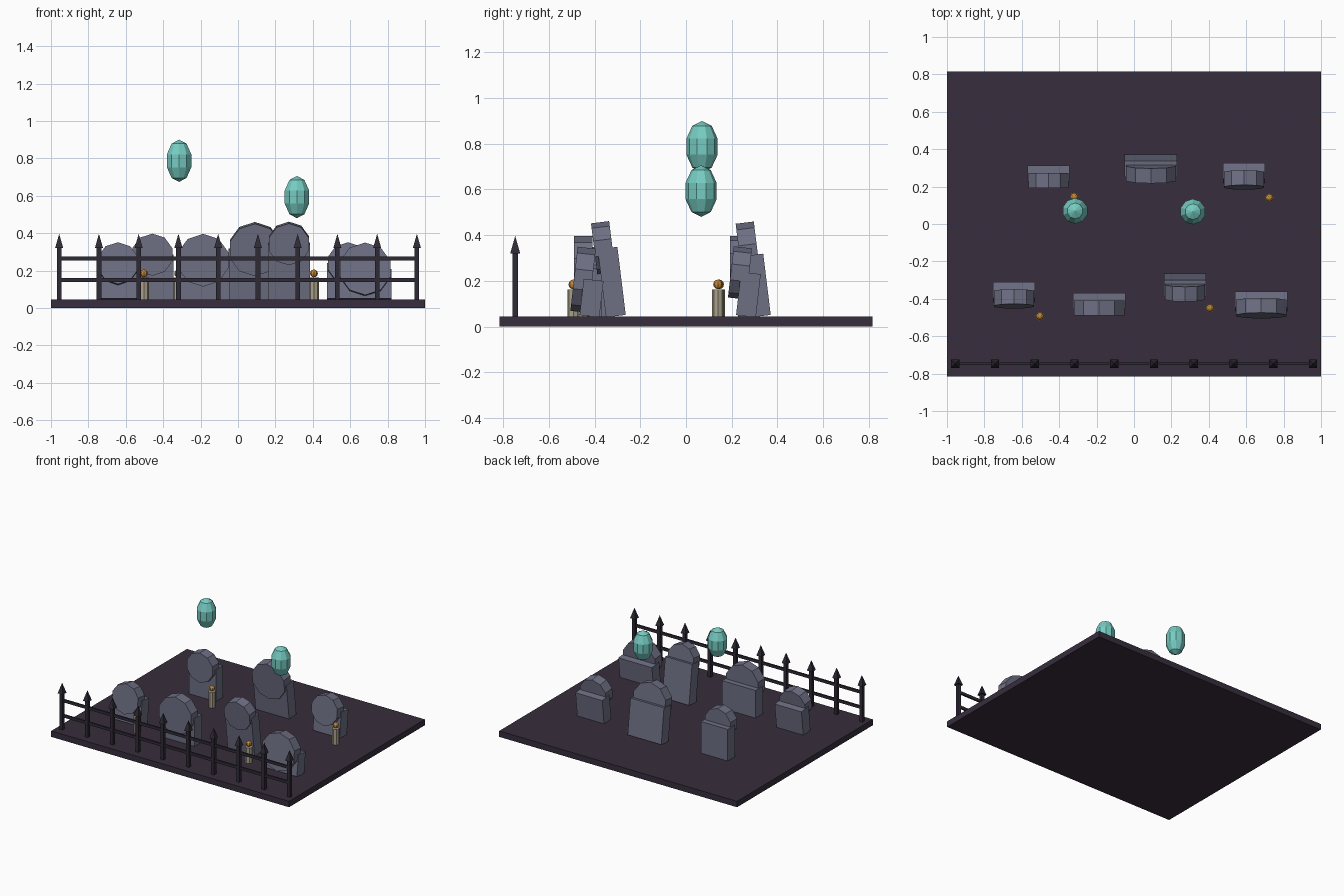
import bpy
from math import radians, pi

cube = bpy.data.objects.get("Cube")
if cube:
    bpy.data.objects.remove(cube)


def material(name, rgb):
    m = bpy.data.materials.new(name)
    m.use_nodes = True
    m.diffuse_color = (*rgb, 1)
    m.node_tree.nodes["Principled BSDF"].inputs["Base Color"].default_value = (*rgb, 1)
    return m


soil = material("dark_purple_soil", (0.038, 0.027, 0.046))
iron = material("black_iron", (0.028, 0.023, 0.036))
stone = material("blue_grey_stone", (0.155, 0.16, 0.23))
wax = material("beige_wax", (0.40, 0.36, 0.26))
fire = material("orange_flame", (0.55, 0.24, 0.04))
spirit = material("teal_glow", (0.18, 0.60, 0.54))


def finish(name, mat):
    ob = bpy.context.object
    ob.name = name
    ob.data.materials.append(mat)
    return ob


def box(name, mat, loc, size, tilt=0):
    bpy.ops.mesh.primitive_cube_add(size=1, location=loc, rotation=(tilt, 0, 0))
    bpy.context.object.scale = size
    return finish(name, mat)


def ball(name, mat, loc, scale, segments, rings):
    bpy.ops.mesh.primitive_uv_sphere_add(segments=segments, ring_count=rings, radius=1, location=loc)
    bpy.context.object.scale = scale
    return finish(name, mat)


GROUND = 0.045

# Ground slab
box("ground", soil, (0, 0, GROUND / 2), (2, 1.63, GROUND))

# Fence: posts with pyramid tips, and two rails
FENCE_Y = -0.747
for i in range(10):
    x = -0.956 + i * 0.2125
    box("fence_post", iron, (x, FENCE_Y, 0.185), (0.025, 0.025, 0.285))
    bpy.ops.mesh.primitive_cone_add(vertices=4, radius1=0.031, depth=0.077,
                                    location=(x, FENCE_Y, 0.358), rotation=(0, 0, pi / 4))
    finish("fence_spike", iron)
for z in (0.15, 0.265):
    box("fence_rail", iron, (0, FENCE_Y, z), (1.913, 0.013, 0.021))


# Headstones: a slab and a ten-sided disc, each leaning about its own middle
def headstone(x, y, width, height, lean):
    tilt = radians(lean)
    box("headstone_slab", stone, (x, y, GROUND + height / 2), (width, 0.087, height), tilt)
    bpy.ops.mesh.primitive_cylinder_add(vertices=10, radius=width / 2, depth=0.08,
                                        location=(x, y - 0.037, GROUND + height),
                                        rotation=(pi / 2 + tilt, 0, 0))
    finish("headstone_disc", stone)


SMALL, LARGE = 0.225, 0.282
headstone(-0.642, -0.363, SMALL, 0.19, -6.5)
headstone(-0.186, -0.412, LARGE, 0.21, 0)
headstone(0.272, -0.325, SMALL, 0.30, 7)
headstone(0.68, -0.413, LARGE, 0.16, -6.5)
headstone(-0.458, 0.27, SMALL, 0.24, 0)
headstone(0.09, 0.311, LARGE, 0.27, 7)
headstone(0.588, 0.273, SMALL, 0.19, -6.5)

# Candles
for x, y in ((-0.503, -0.493), (0.406, -0.45), (0.724, 0.14), (-0.32, 0.145)):
    bpy.ops.mesh.primitive_cylinder_add(vertices=8, radius=0.026, depth=0.118,
                                        location=(x, y, GROUND + 0.059))
    finish("candle", wax)
    ball("candle_flame", fire, (x, y, 0.185), (0.021, 0.021, 0.021), 8, 6)

# Floating spirits
for x, y, z in ((-0.315, 0.07, 0.787), (0.315, 0.066, 0.593)):
    ball("spirit", spirit, (x, y, z), (0.072, 0.072, 0.113), 10, 5)
